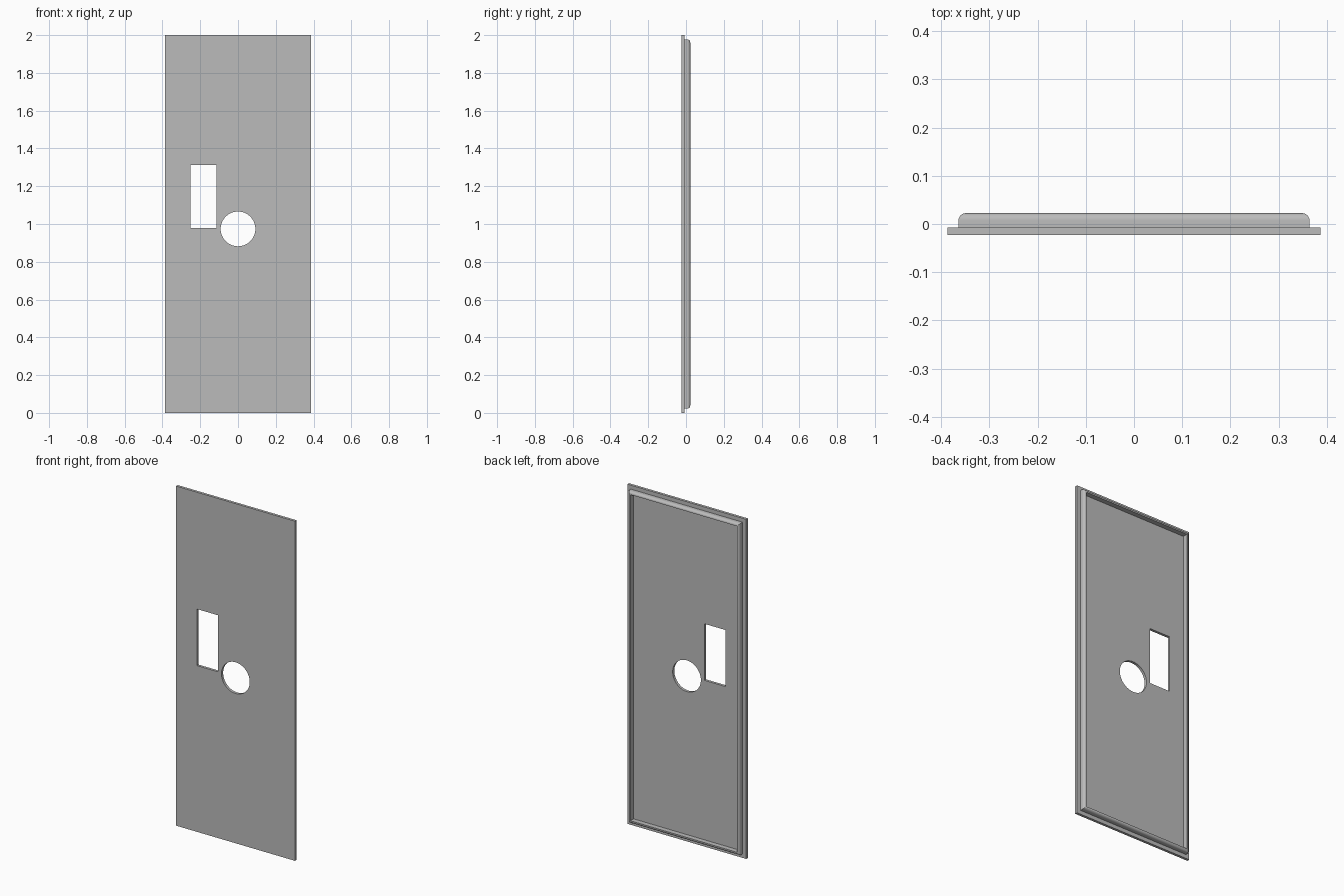
import bpy
import bmesh
from math import sin, cos, pi

cube = bpy.data.objects.get("Cube")
if cube:
    bpy.data.objects.remove(cube, do_unlink=True)

WIDTH, HEIGHT = 0.774, 2.0
FRONT, SEAM, BACK = -0.0225, -0.007, 0.0225

grey = bpy.data.materials.new("plain_grey")
grey.use_nodes = True
grey.diffuse_color = (0.5, 0.5, 0.5, 1)
grey.node_tree.nodes["Principled BSDF"].inputs["Base Color"].default_value = (0.5, 0.5, 0.5, 1)


def make_box(name, x0, x1, y0, y1, z0, z1):
    bpy.ops.mesh.primitive_cube_add(
        size=1, location=((x0 + x1) / 2, (y0 + y1) / 2, (z0 + z1) / 2))
    obj = bpy.context.object
    obj.name = name
    obj.scale = (x1 - x0, y1 - y0, z1 - z0)
    bpy.ops.object.transform_apply(location=True, rotation=False, scale=True)
    return obj


def cut(target, cutter):
    mod = target.modifiers.new("cutout", 'BOOLEAN')
    mod.operation = 'DIFFERENCE'
    mod.solver = 'EXACT'
    mod.object = cutter
    bpy.ops.object.select_all(action='DESELECT')
    target.select_set(True)
    bpy.context.view_layer.objects.active = target
    bpy.ops.object.modifier_apply(modifier=mod.name)
    bpy.data.objects.remove(cutter, do_unlink=True)


def finish(obj):
    obj.data.materials.clear()
    obj.data.materials.append(grey)
    bpy.ops.object.select_all(action='DESELECT')
    obj.select_set(True)
    bpy.context.view_layer.objects.active = obj
    bpy.ops.object.shade_smooth_by_angle(angle=pi / 6)


# Flat panel with a rectangular and a round opening
panel = make_box("panel", -WIDTH / 2, WIDTH / 2, FRONT, SEAM, 0, HEIGHT)
cut(panel, make_box("slot_cutter", -0.252, -0.115, -0.1, 0.1, 0.979, 1.312))
bpy.ops.mesh.primitive_cylinder_add(
    vertices=64, radius=0.092, depth=0.2, location=(0, 0, 0.974), rotation=(pi / 2, 0, 0))
cut(panel, bpy.context.object)
finish(panel)

# Raised rim on the back: rounded outside, straight inside, mitred corners
MARGIN, RIM, RADIUS, STEPS = 0.023, 0.017, 0.015, 6
profile = [(MARGIN, SEAM)]
for i in range(STEPS + 1):
    a = i / STEPS * pi / 2
    profile.append((MARGIN + RADIUS * (1 - cos(a)), BACK - RADIUS * (1 - sin(a))))
profile += [(MARGIN + RIM, BACK), (MARGIN + RIM, SEAM)]

bm = bmesh.new()
rings = []
for inset, y in profile:
    x = WIDTH / 2 - inset
    corners = [(-x, inset), (x, inset), (x, HEIGHT - inset), (-x, HEIGHT - inset)]
    rings.append([bm.verts.new((cx, y, cz)) for cx, cz in corners])
for r, ring in enumerate(rings):
    after = rings[(r + 1) % len(rings)]
    for k in range(4):
        n = (k + 1) % 4
        bm.faces.new((ring[k], ring[n], after[n], after[k]))
bmesh.ops.recalc_face_normals(bm, faces=bm.faces)
mesh = bpy.data.meshes.new("back_rim")
bm.to_mesh(mesh)
bm.free()
rim = bpy.data.objects.new("back_rim", mesh)
bpy.context.collection.objects.link(rim)
finish(rim)
